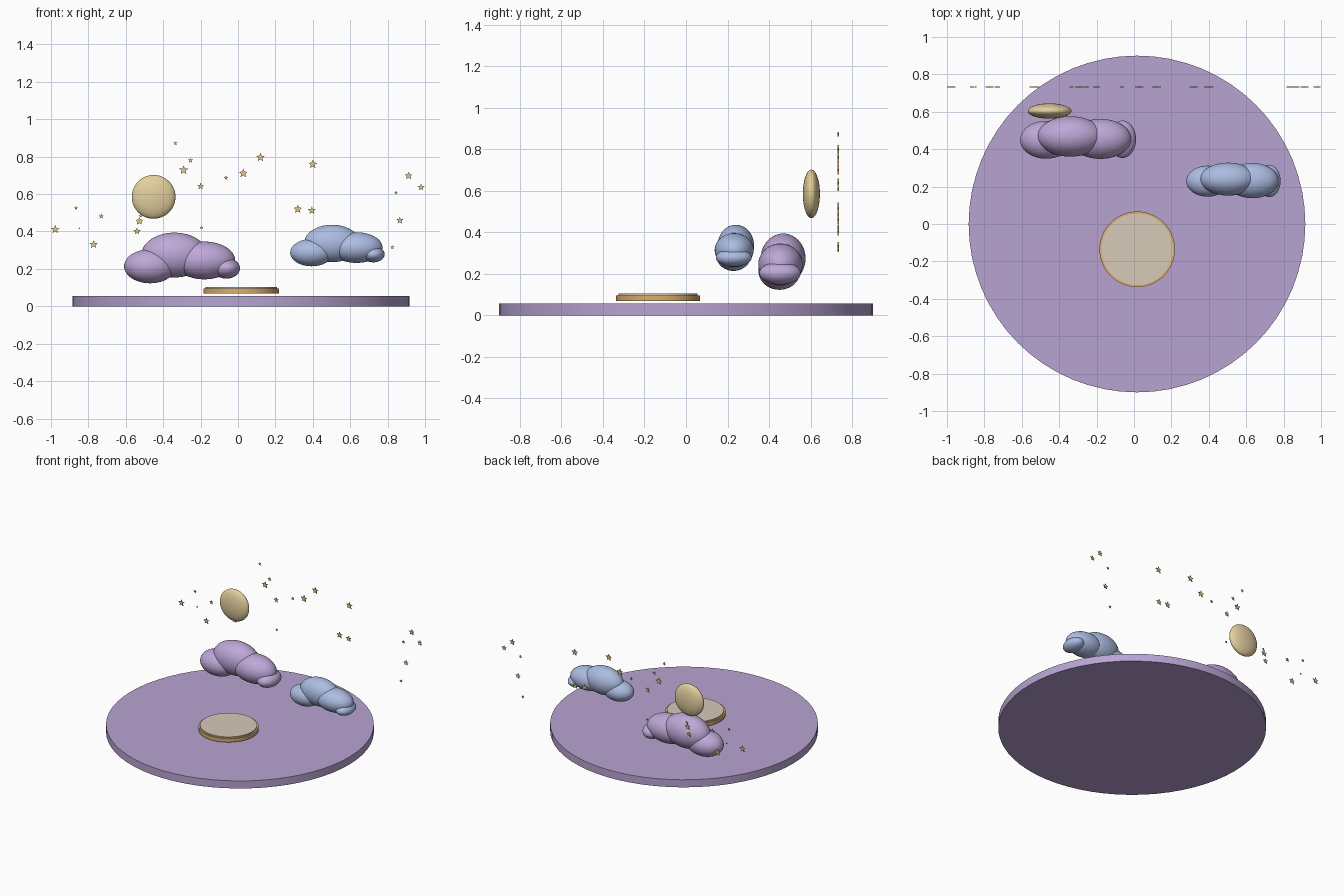
import bpy, bmesh, math

if "Cube" in bpy.data.objects:
    bpy.data.objects.remove(bpy.data.objects["Cube"])


def material(name, rgb):
    m = bpy.data.materials.new(name)
    lin = [((c / 255 + 0.055) / 1.055) ** 2.4 for c in rgb]
    m.diffuse_color = (*lin, 1)
    m.use_nodes = True
    m.node_tree.nodes["Principled BSDF"].inputs["Base Color"].default_value = m.diffuse_color
    return m


LILAC = material("lilac", (184, 164, 210))
CLOUD_PURPLE = material("cloud purple", (190, 168, 216))
BLUE = material("cloud blue", (172, 188, 226))
PALE_GOLD = material("pale gold", (228, 208, 158))
GOLD = material("gold", (220, 172, 108))
CREAM = material("cream", (214, 203, 186))
STAR_GOLD = material("star gold", (228, 200, 135))


def finish(name, bm, mat, smooth=True):
    mesh = bpy.data.meshes.new(name)
    bm.to_mesh(mesh)
    bm.free()
    mesh.materials.append(mat)
    ob = bpy.data.objects.new(name, mesh)
    bpy.context.collection.objects.link(ob)
    if smooth:
        bpy.ops.object.select_all(action='DESELECT')
        ob.select_set(True)
        bpy.context.view_layer.objects.active = ob
        bpy.ops.object.shade_smooth_by_angle(angle=math.radians(35))
    return ob


def disc(name, x, y, r, z0, z1, mat):
    bm = bmesh.new()
    bmesh.ops.create_cone(bm, cap_ends=True, segments=64, radius1=r, radius2=r, depth=z1 - z0)
    bmesh.ops.translate(bm, verts=bm.verts, vec=(x, y, (z0 + z1) / 2))
    return finish(name, bm, mat)


def ellipsoids(name, blobs, mat):
    bm = bmesh.new()
    for x, y, z, rx, ry, rz in blobs:
        new = bmesh.ops.create_uvsphere(bm, u_segments=40, v_segments=24, radius=1)["verts"]
        bmesh.ops.scale(bm, verts=new, vec=(rx, ry, rz))
        bmesh.ops.translate(bm, verts=new, vec=(x, y, z))
    return finish(name, bm, mat)


# Round base and the small raised stand
disc("base", 0.016, 0, 0.9, 0, 0.056, LILAC)
disc("stand_rim", 0.017, -0.135, 0.202, 0.069, 0.096, GOLD)
disc("stand_top", 0.017, -0.135, 0.191, 0.09, 0.104, CREAM)

# Flattened moon
ellipsoids("moon", [(-0.451, 0.604, 0.585, 0.117, 0.041, 0.117)], PALE_GOLD)

# Clouds, each made of four overlapping puffs
ellipsoids("purple_cloud", [
    (-0.47, 0.45, 0.214, 0.139, 0.101, 0.091),
    (-0.34, 0.468, 0.274, 0.177, 0.108, 0.12),
    (-0.18, 0.455, 0.245, 0.165, 0.107, 0.101),
    (-0.062, 0.453, 0.203, 0.073, 0.1, 0.055)], CLOUD_PURPLE)
ellipsoids("blue_cloud", [
    (0.394, 0.229, 0.287, 0.115, 0.083, 0.073),
    (0.503, 0.24, 0.336, 0.15, 0.088, 0.1),
    (0.633, 0.232, 0.314, 0.14, 0.094, 0.082),
    (0.724, 0.23, 0.278, 0.06, 0.086, 0.043)], BLUE)

# Thin five-pointed stars on one plane: x, z, radius
STARS = [
    (-0.335, 0.871, 0.011), (-0.254, 0.78, 0.014), (-0.291, 0.728, 0.025), (-0.2, 0.641, 0.019),
    (-0.064, 0.687, 0.012), (0.028, 0.711, 0.025), (0.12, 0.796, 0.025), (0.4, 0.759, 0.025),
    (0.32, 0.519, 0.024), (0.395, 0.512, 0.022), (0.912, 0.698, 0.022), (0.979, 0.636, 0.019),
    (0.844, 0.608, 0.011), (0.865, 0.459, 0.02), (0.825, 0.315, 0.011), (-0.866, 0.526, 0.011),
    (-0.977, 0.411, 0.024), (-0.848, 0.417, 0.006), (-0.731, 0.481, 0.015), (-0.772, 0.331, 0.023),
    (-0.527, 0.455, 0.023), (-0.54, 0.401, 0.02), (-0.195, 0.42, 0.009), (-0.52, 0.485, 0.011)]
bm = bmesh.new()
for x, z, r in STARS:
    front = []
    for i in range(10):
        a, q = math.pi / 2 + i * math.pi / 5, r * (0.45 if i % 2 else 1)
        front.append(bm.verts.new((x + q * math.cos(a), 0.73, z + q * math.sin(a))))
    face = bm.faces.new(front)
    ext = bmesh.ops.extrude_face_region(bm, geom=[face], use_keep_orig=True)
    bmesh.ops.translate(bm, verts=[v for v in ext["geom"] if isinstance(v, bmesh.types.BMVert)],
                        vec=(0, 0.006, 0))
bmesh.ops.recalc_face_normals(bm, faces=bm.faces)
finish("stars", bm, STAR_GOLD, smooth=False)
